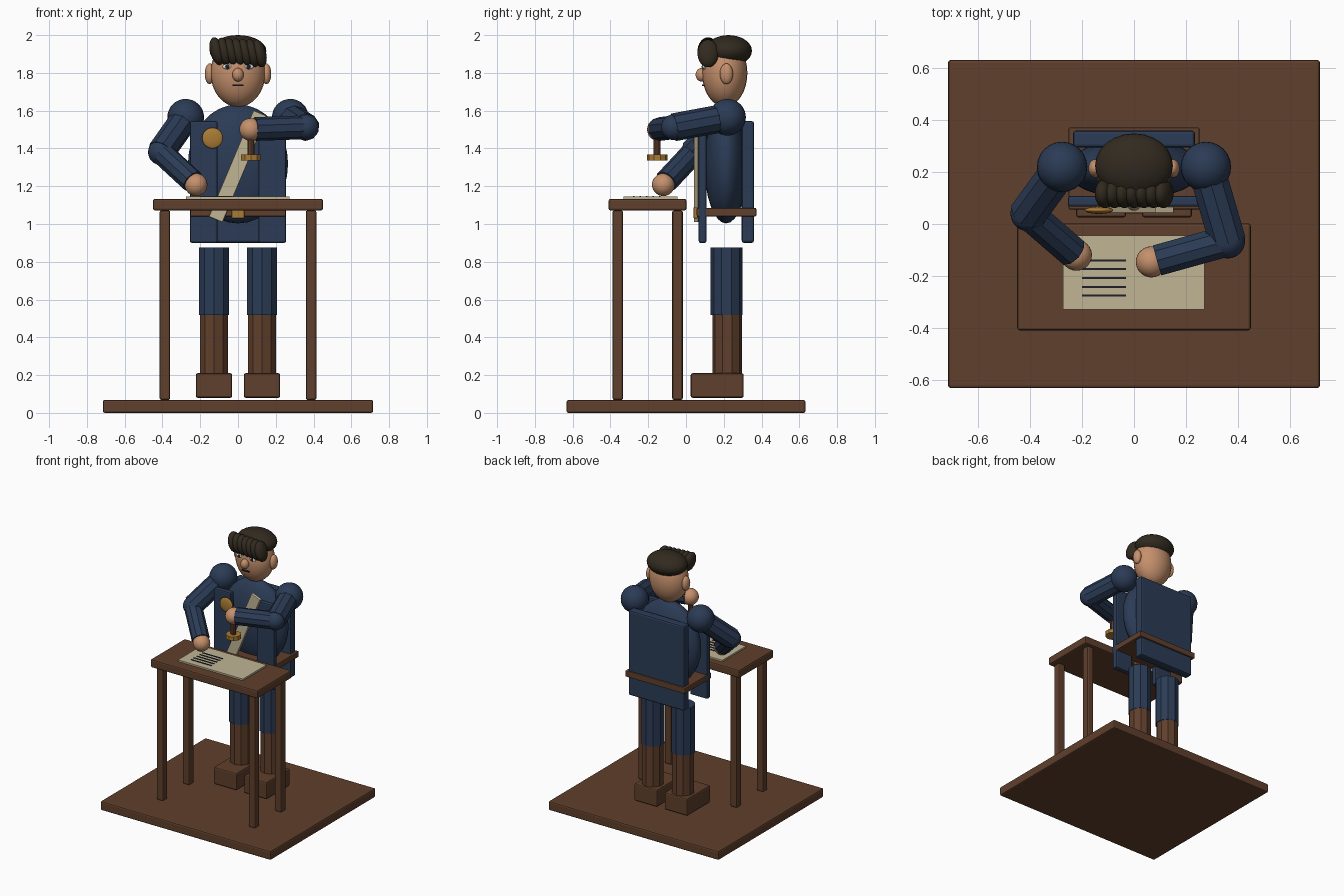
import bpy
import math
from mathutils import Vector

if "Cube" in bpy.data.objects:
    bpy.data.objects.remove(bpy.data.objects["Cube"])


def material(name, r, g, b):
    m = bpy.data.materials.new(name)
    m.diffuse_color = (r, g, b, 1)
    m.use_nodes = True
    m.node_tree.nodes["Principled BSDF"].inputs["Base Color"].default_value = m.diffuse_color
    return m


NAVY = material("navy cloth", 0.024, 0.044, 0.092)
BROWN = material("brown wood", 0.115, 0.05, 0.025)
PAPER = material("parchment", 0.53, 0.46, 0.30)
GOLD = material("gold", 0.40, 0.20, 0.035)
SKIN = material("skin", 0.56, 0.28, 0.15)
HAIR = material("dark hair", 0.031, 0.023, 0.014)
INK = material("ink", 0.012, 0.014, 0.022)
WHITE = material("eye white", 0.7, 0.7, 0.68)


def finish(name, mat, smooth=False):
    ob = bpy.context.object
    ob.name = name
    ob.data.materials.append(mat)
    if smooth:
        bpy.ops.object.shade_smooth()
    return ob


def box(name, mat, x, y, z, bevel=0.01, tilt=0.0):
    """Box from (min, max) ranges on each axis, tilted about y."""
    c = [(a + b) / 2 for a, b in (x, y, z)]
    bpy.ops.mesh.primitive_cube_add(size=1, location=c, rotation=(0, tilt, 0))
    ob = finish(name, mat)
    ob.scale = [b - a for a, b in (x, y, z)]
    bpy.ops.object.transform_apply(location=False, rotation=False, scale=True)
    if bevel:
        mod = ob.modifiers.new("soft edges", "BEVEL")
        mod.width = bevel
        mod.segments = 2
    return ob


def ball(name, mat, centre, radii, tilt=0.0):
    bpy.ops.mesh.primitive_uv_sphere_add(segments=24, ring_count=16, radius=1,
                                         location=centre, rotation=(0, tilt, 0))
    ob = finish(name, mat, smooth=True)
    ob.scale = radii
    return ob


def rod(name, mat, start, end, radius, sides=10):
    a, b = Vector(start), Vector(end)
    bpy.ops.mesh.primitive_cylinder_add(vertices=sides, radius=radius,
                                        depth=(b - a).length, location=(a + b) / 2)
    ob = finish(name, mat)
    if abs((b - a).normalized().z) < 0.999:
        ob.rotation_euler = (b - a).to_track_quat('Z', 'Y').to_euler()
    return ob


# Floor and desk
box("floor_board", BROWN, (-0.716, 0.716), (-0.632, 0.632), (0, 0.068))
box("desk_top", BROWN, (-0.45, 0.45), (-0.41, 0.002), (1.072, 1.133))
for x in (-0.387, 0.387):
    for y in (-0.361, -0.045):
        box("desk_leg", BROWN, (x - 0.028, x + 0.028), (y - 0.028, y + 0.028), (0.068, 1.072))

# Document with written lines
box("document", PAPER, (-0.274, 0.272), (-0.33, -0.045), (1.133, 1.145), 0)
for i in range(5):
    y = -0.14 - 0.034 * i
    box("written_line", INK, (-0.2, -0.03), (y - 0.004, y + 0.004), (1.144, 1.149), 0)

# Legs, boots, shoes
for s in (-1, 1):
    x = 0.127 * s
    rod("trouser_leg", NAVY, (x, 0.215, 0.518), (x, 0.215, 0.875), 0.084)
    rod("boot_shaft", BROWN, (x, 0.218, 0.19), (x, 0.218, 0.52), 0.079)
    box("boot_foot", BROWN, (x - 0.096, x + 0.096), (0.025, 0.305), (0.08, 0.21))

# Torso and coat
ball("torso", NAVY, (0, 0.212, 1.318), (0.265, 0.115, 0.315))
box("coat_back", NAVY, (-0.235, 0.235), (0.295, 0.36), (0.9, 1.545), 0.012)
for x in ((-0.255, -0.108), (0.108, 0.255)):
    box("coat_front", NAVY, x, (0.067, 0.108), (0.9, 1.545))
box("belt", BROWN, (-0.252, 0.252), (0.056, 0.372), (1.04, 1.085), 0.006)
box("buckle", GOLD, (-0.034, 0.034), (0.04, 0.062), (1.03, 1.088), 0.004)
box("sash", PAPER, (-0.039, 0.039), (0.042, 0.066), (1.0, 1.61), 0.004, math.radians(22.8))
ball("medal", GOLD, (-0.135, 0.053, 1.455), (0.055, 0.014, 0.055))

# Arms: shoulder, elbow, wrist, hand
ARMS = [
    ((-0.277, 0.22, 1.565), (-0.408, 0.04, 1.38), (-0.24, -0.105, 1.225), (-0.222, -0.12, 1.208)),
    ((0.277, 0.22, 1.565), (0.36, -0.065, 1.512), (0.09, -0.14, 1.503), (0.067, -0.146, 1.5)),
]
for shoulder, elbow, wrist, hand in ARMS:
    ball("shoulder", NAVY, shoulder, (0.097,) * 3)
    rod("upper_arm", NAVY, shoulder, elbow, 0.074)
    ball("elbow", NAVY, elbow, (0.068,) * 3)
    rod("forearm", NAVY, elbow, wrist, 0.063)
    ball("hand", SKIN, hand, (0.06,) * 3)

# Hand stamp
rod("stamp_handle", BROWN, (0.068, -0.153, 1.365), (0.068, -0.153, 1.5), 0.019)
rod("stamp_head", GOLD, (0.068, -0.153, 1.337), (0.068, -0.153, 1.367), 0.054)

# Head and face
ball("head", SKIN, (0, 0.205, 1.8), (0.145, 0.12, 0.18))
ball("nose", SKIN, (0, 0.083, 1.79), (0.03, 0.032, 0.036))
for s in (-1, 1):
    ball("ear", SKIN, (0.15 * s, 0.214, 1.795), (0.026, 0.035, 0.055))
    ball("eye", WHITE, (0.057 * s, 0.097, 1.833), (0.025, 0.01, 0.014))
    ball("pupil", INK, (0.055 * s, 0.089, 1.833), (0.011, 0.006, 0.012))
box("mouth", INK, (-0.03, 0.03), (0.085, 0.1), (1.731, 1.738), 0)

# Hair cap and swept fringe
ball("hair_cap", HAIR, (0, 0.225, 1.917), (0.15, 0.124, 0.083))
for i in range(7):
    x = -0.112 + 0.0375 * i
    ball("fringe_lock", HAIR, (x, 0.117, 1.915 - 0.002 * i), (0.036, 0.056, 0.075), math.radians(-14))
